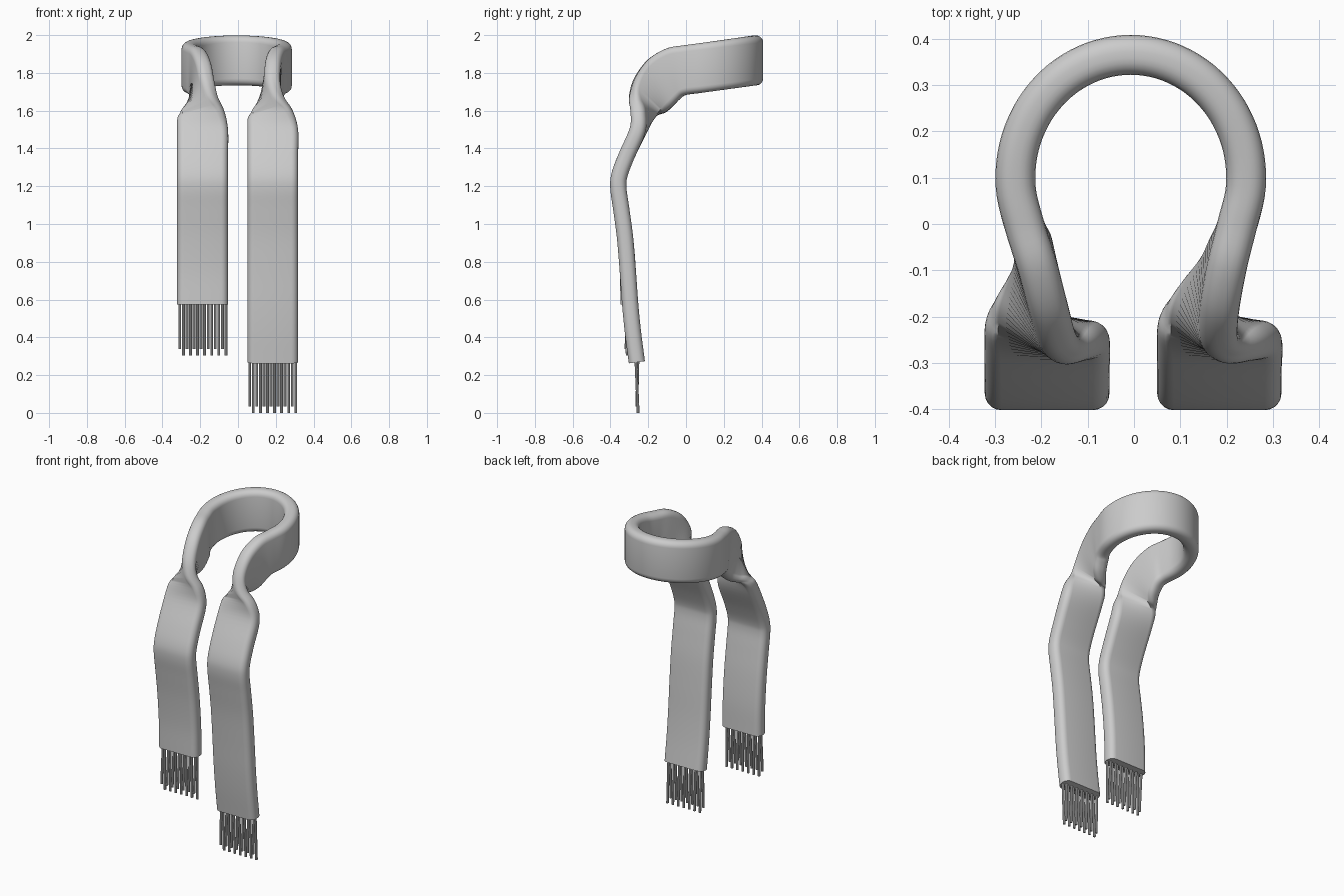
import bpy, bmesh, math
from mathutils import Vector

if "Cube" in bpy.data.objects:
    bpy.data.objects.remove(bpy.data.objects["Cube"])

THICK = 0.086

def tail_edges(right):
    """Edge pairs (A = top/right edge, B = bottom/left edge) from neck to tail end."""
    ax = [0.200, 0.185, 0.190, 0.228, 0.288, 0.318] if right else [-0.207, -0.178, -0.152, -0.120, -0.075, -0.053]
    bx = [0.205, 0.180, 0.138, 0.090, 0.056, 0.050] if right else [-0.220, -0.225, -0.252, -0.288, -0.317, -0.322]
    ayz = [(-0.10, 1.93), (-0.20, 1.87), (-0.27, 1.77), (-0.285, 1.68), (-0.262, 1.60), (-0.257, 1.50)]
    byz = [(-0.035, 1.66), (-0.075, 1.62), (-0.11, 1.595), (-0.15, 1.585), (-0.20, 1.56), (-0.25, 1.49)]
    pairs = [(Vector((a, *p)), Vector((b, *q))) for a, p, b, q in zip(ax, ayz, bx, byz)]
    down = [(-0.315, 1.36), (-0.352, 1.26), (-0.358, 1.19), (-0.343, 1.08), (-0.323, 0.93),
            (-0.308, 0.75), (-0.304, 0.575)]
    if right:
        down[-1] = (-0.295, 0.57)
        down += [(-0.28, 0.42), (-0.26, 0.268)]
    pairs += [(Vector((ax[-1], y, z)), Vector((bx[-1], y, z))) for y, z in down]
    return pairs

# Edge stations: left tail, round the neck, right tail
stations = tail_edges(False)[::-1]
for i in range(13):
    t = math.radians(203 - 226 * i / 12)
    x, y = -0.007 + 0.249 * math.cos(t), 0.1 + 0.265 * math.sin(t)
    stations.append((Vector((x, y, 1.947 + 0.14 * y)), Vector((x, y, 1.683 + 0.14 * y))))
stations += tail_edges(True)

def spline(p, steps):
    """Catmull-Rom through all points."""
    p = [2 * p[0] - p[1]] + p + [2 * p[-1] - p[-2]]
    out = []
    for i in range(1, len(p) - 2):
        a, b, c, d = p[i - 1:i + 3]
        for k in range(steps):
            t = k / steps
            out.append(0.5 * (2 * b + (c - a) * t + (2 * a - 5 * b + 4 * c - d) * t * t
                              + (3 * b - a - 3 * c + d) * t ** 3))
    return out + [p[-2]]

def make_object(name, bm):
    bmesh.ops.recalc_face_normals(bm, faces=bm.faces[:])
    me = bpy.data.meshes.new(name)
    bm.to_mesh(me)
    bm.free()
    ob = bpy.data.objects.new(name, me)
    bpy.context.collection.objects.link(ob)
    bpy.context.view_layer.objects.active = ob
    ob.select_set(True)
    bpy.ops.object.shade_smooth_by_angle(angle=math.radians(40))
    ob.select_set(False)
    return ob

# Scarf cloth: rounded flat section swept between the two edges
A = spline([s[0] for s in stations], 5)
B = spline([s[1] for s in stations], 5)
R = 0.036
bm = bmesh.new()
rings = []
n = len(A)
for i in range(n):
    c = (A[i] + B[i]) / 2
    j, k = max(i - 1, 0), min(i + 1, n - 1)
    tangent = (A[k] + B[k] - A[j] - B[j]).normalized()
    w = A[i] - B[i]
    half = w.length / 2
    w.normalize()
    nrm = tangent.cross(w).normalized()
    ring = []
    for q, (sw, sn) in enumerate([(1, 1), (-1, 1), (-1, -1), (1, -1)]):
        for s in range(6):
            a = math.radians(90 * q + 18 * s)
            u = sw * (half - R) + R * math.cos(a)
            v = sn * (THICK / 2 - R) + R * math.sin(a)
            ring.append(bm.verts.new(c + w * u + nrm * v))
    rings.append(ring)
for r0, r1 in zip(rings, rings[1:]):
    for s in range(len(r0)):
        t = (s + 1) % len(r0)
        bm.faces.new((r0[s], r0[t], r1[t], r1[s]))
bm.faces.new(rings[0])
bm.faces.new(rings[-1])
make_object("scarf_cloth", bm)

def fringe(name, x0, x1, y0, y1, top, bottom):
    """Row of thin strands, alternating long front and shorter back ones."""
    bm = bmesh.new()
    count = 14
    for i in range(count):
        x = x0 + (x1 - x0) * i / (count - 1)
        long = i % 2
        dy = -0.006 if long else 0.006
        p = Vector((x, y0 + dy, top + 0.03))
        q = Vector((x, y1 - dy * 0.6, bottom if long else bottom + 0.033))
        ends = [[bm.verts.new(e + 0.0075 * Vector((math.cos(k * math.pi / 4), math.sin(k * math.pi / 4), 0)))
                 for k in range(8)] for e in (p, q)]
        for k in range(8):
            m = (k + 1) % 8
            bm.faces.new((ends[0][k], ends[0][m], ends[1][m], ends[1][k]))
        bm.faces.new(ends[0])
        bm.faces.new(ends[1])
    make_object(name, bm)

# Fringes
fringe("left_fringe", -0.308, -0.064, -0.308, -0.315, 0.575, 0.305)
fringe("right_fringe", 0.062, 0.306, -0.26, -0.257, 0.268, 0.0)
